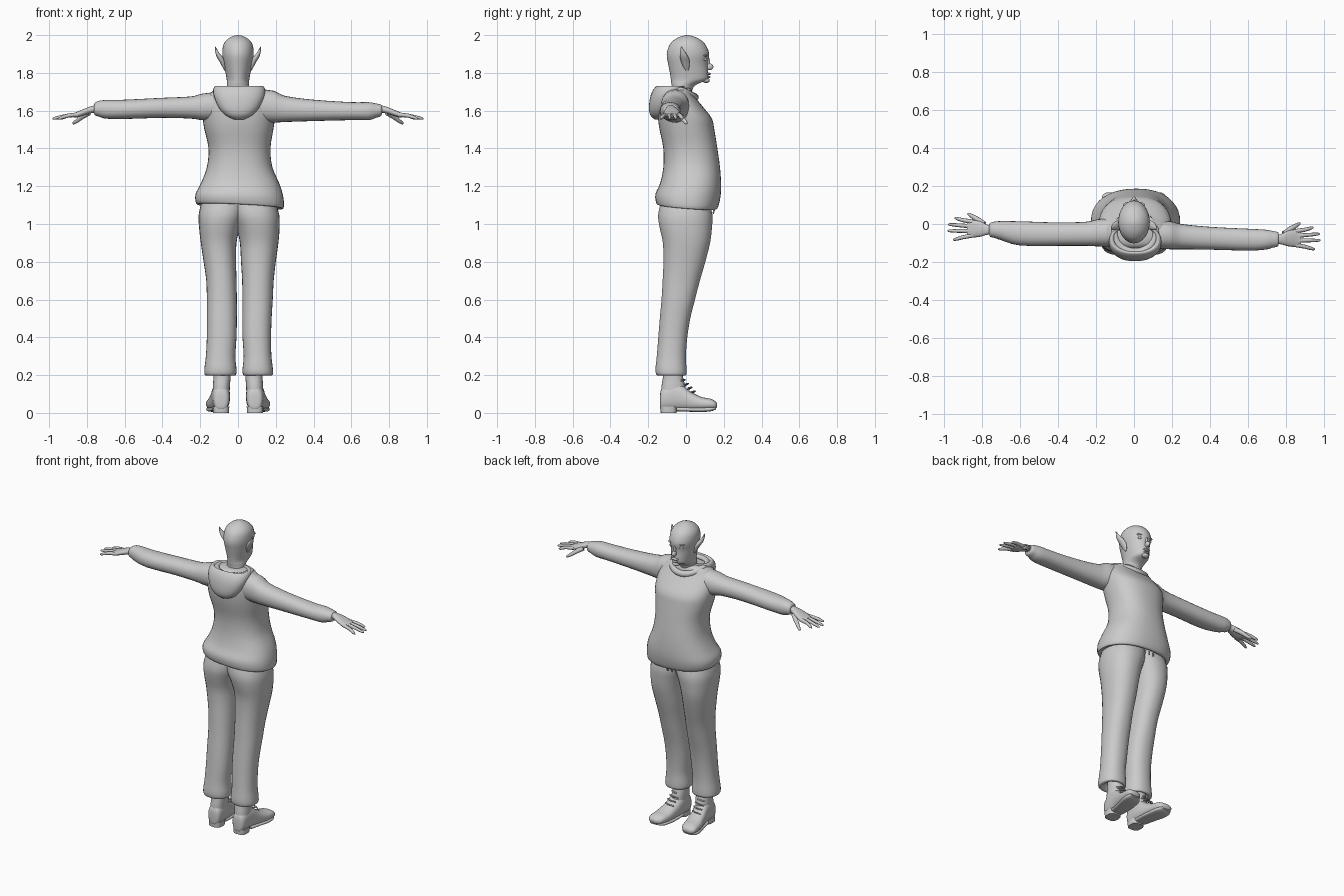
import bpy, bmesh, math
from mathutils import Vector

mat = bpy.data.materials.new("plain_grey")
mat.diffuse_color = (0.6, 0.6, 0.6, 1)


def finish(name, bm, angle=50):
    bmesh.ops.recalc_face_normals(bm, faces=bm.faces)
    me = bpy.data.meshes.new(name)
    bm.to_mesh(me)
    bm.free()
    ob = bpy.data.objects.new(name, me)
    bpy.context.collection.objects.link(ob)
    me.materials.append(mat)
    bpy.ops.object.select_all(action='DESELECT')
    ob.select_set(True)
    bpy.context.view_layer.objects.active = ob
    bpy.ops.object.shade_smooth_by_angle(angle=math.radians(angle))
    return ob


def spline(rings, steps):
    """Catmull-Rom interpolation of ring parameters."""
    out = []
    for i in range(len(rings) - 1):
        p = [rings[max(0, min(len(rings) - 1, i + k))] for k in (-1, 0, 1, 2)]
        for s in range(steps):
            t = s / steps
            out.append([0.5 * (2 * b + (c - a) * t + (2 * a - 5 * b + 4 * c - d) * t * t
                               + (3 * b - a - 3 * c + d) * t ** 3) for a, b, c, d in zip(*p)])
    return out + [list(rings[-1])]


def loft(name, axis, rings, n=28, power=2.0, steps=3, warp=None):
    """Skin rounded sections: (position on axis, low/high, low/high of the other two axes)."""
    bm = bmesh.new()
    others = [k for k in range(3) if k != axis]
    loops = []
    for t, a0, a1, b0, b1 in spline(rings, steps):
        loop = []
        for i in range(n):
            ang = 2 * math.pi * i / n
            c, s = math.cos(ang), math.sin(ang)
            v = Vector()
            v[axis] = t
            v[others[0]] = (a0 + a1) / 2 + (a1 - a0) / 2 * math.copysign(abs(c) ** (2 / power), c)
            v[others[1]] = (b0 + b1) / 2 + (b1 - b0) / 2 * math.copysign(abs(s) ** (2 / power), s)
            loop.append(bm.verts.new(warp(v) if warp else v))
        loops.append(loop)
    for A, B in zip(loops, loops[1:]):
        for i in range(n):
            bm.faces.new((A[i], A[(i + 1) % n], B[(i + 1) % n], B[i]))
    bm.faces.new(loops[0])
    bm.faces.new(loops[-1])
    return finish(name, bm)


def tube(name, pts, radii, closed=False):
    cu = bpy.data.curves.new(name, 'CURVE')
    cu.dimensions = '3D'
    cu.bevel_depth = 1.0
    cu.bevel_resolution = 2
    cu.use_fill_caps = True
    sp = cu.splines.new('POLY')
    sp.points.add(len(pts) - 1)
    for q, p, r in zip(sp.points, pts, radii):
        q.co = (*p, 1)
        q.radius = r
    sp.use_cyclic_u = closed
    cu.materials.append(mat)
    ob = bpy.data.objects.new(name, cu)
    bpy.context.collection.objects.link(ob)


def ball(name, loc, scale):
    bm = bmesh.new()
    bmesh.ops.create_uvsphere(bm, u_segments=14, v_segments=9, radius=1)
    for v in bm.verts:
        v.co = Vector(a * b for a, b in zip(v.co, scale)) + Vector(loc)
    finish(name, bm)


def flip(rings, s, shift=0.0):
    """Mirror x-spanning z-lofts or x-axis lofts."""
    return [(r[0], *sorted((s * r[1], s * r[2])), r[3], r[4]) for r in rings]


# head and neck
loft("head", 2, [
    (1.64, -.06, .06, -.08, .02), (1.72, -.057, .057, -.075, .037),
    (1.745, -.058, .058, -.078, .07), (1.765, -.06, .06, -.08, .115),
    (1.80, -.066, .066, -.085, .118), (1.85, -.075, .075, -.095, .115),
    (1.90, -.083, .083, -.102, .123), (1.95, -.077, .077, -.086, .103),
    (1.98, -.053, .053, -.055, .07), (1.995, -.026, .026, -.02, .035),
    (2.0, -.003, .003, .003, .01)], 32)
ball("nose", (0, .124, 1.832), (.013, .021, .018))
ball("nose_bridge", (0, .114, 1.857), (.008, .014, .028))
ball("upper_lip", (0, .115, 1.795), (.024, .018, .007))
ball("lower_lip", (0, .112, 1.778), (.021, .018, .007))
ball("chin", (0, .106, 1.76), (.024, .02, .014))
for s, side in ((-1, "left"), (1, "right")):
    ball(side + "_eye", (s * .034, .099, 1.872), (.016, .012, .009))
    ball(side + "_brow", (s * .034, .1, 1.893), (.025, .015, .007))
    # pointed ears
    loft(side + "_ear", 2, flip([
        (1.812, .066, .072, .0, .012), (1.83, .064, .082, -.014, .018),
        (1.86, .068, .098, -.027, .02), (1.885, .082, .113, -.032, .012),
        (1.91, .102, .12, -.032, -.004), (1.94, .119, .122, -.027, -.022)], s), 14)


# sweatshirt body with sagging hem
def sag(v):
    k = max(0, min(1, (1.25 - v.z) / .15))
    v.z -= k * (.08 * v.y + .05 * v.x)
    return v


loft("sweatshirt", 2, [
    (1.12, -.16, .18, -.11, .11), (1.095, -.20, .225, -.145, .15),
    (1.10, -.222, .242, -.158, .168), (1.15, -.225, .24, -.162, .182),
    (1.21, -.198, .222, -.138, .186), (1.30, -.165, .182, -.12, .18),
    (1.40, -.156, .172, -.12, .166), (1.50, -.178, .187, -.14, .15),
    (1.56, -.186, .196, -.148, .136), (1.62, -.186, .198, -.148, .09),
    (1.68, -.16, .175, -.135, .042), (1.71, -.12, .13, -.115, .03),
    (1.72, -.07, .075, -.09, .02)], 40, 2.35, warp=sag)

# hood pouch and collar rim
loft("hood", 2, [
    (1.553, -.02, .03, -.165, -.12), (1.575, -.065, .075, -.188, -.09),
    (1.61, -.098, .108, -.196, -.07), (1.66, -.122, .134, -.192, -.04),
    (1.70, -.132, .144, -.18, -.01), (1.727, -.125, .137, -.16, -.005),
    (1.728, -.11, .12, -.148, -.01), (1.70, -.095, .105, -.13, -.02),
    (1.68, -.07, .08, -.11, -.03)], 32, 2.3)
rim = []
for i in range(28):
    a = 2 * math.pi * i / 28
    y = -.05 + .098 * math.sin(a)
    rim.append((.006 + .108 * math.cos(a), y, 1.705 - .035 * max(0, y + .02) / .07))
tube("collar_rim", rim, [.02] * 28, True)

# sleeves: slightly different pose on each side
loft("left_sleeve", 0, [
    (-.10, -.12, .03, 1.55, 1.70), (-.19, -.118, .025, 1.55, 1.69),
    (-.25, -.115, .012, 1.558, 1.675), (-.40, -.115, .008, 1.562, 1.668),
    (-.60, -.113, .014, 1.556, 1.658), (-.70, -.085, .015, 1.558, 1.656),
    (-.735, -.073, .012, 1.568, 1.652), (-.757, -.067, .006, 1.575, 1.642),
    (-.762, -.055, -.004, 1.587, 1.63)], 24, 2.2)
loft("right_sleeve", 0, [
    (.10, -.13, .02, 1.54, 1.715), (.19, -.133, .015, 1.537, 1.705),
    (.25, -.133, .0, 1.54, 1.678), (.40, -.135, -.015, 1.545, 1.658),
    (.60, -.14, -.025, 1.55, 1.645), (.69, -.135, -.03, 1.55, 1.645),
    (.73, -.125, -.037, 1.562, 1.638), (.757, -.118, -.043, 1.572, 1.632),
    (.762, -.105, -.055, 1.585, 1.62)], 24, 2.2)

# hands
for s, side, dy in ((-1, "left", 0), (1, "right", -.05)):
    palm = [(.73, -.055, -.005, 1.588, 1.632), (.77, -.056, -.004, 1.588, 1.626),
            (.81, -.067, .014, 1.576, 1.612), (.855, -.071, .021, 1.563, 1.593),
            (.878, -.06, .012, 1.567, 1.585)]
    loft(side + "_palm", 0, [(s * x, a + dy, b + dy, c, d) for x, a, b, c, d in palm], 18, 2.3)
    for i, (y0, x1, y1) in enumerate(((.012, .945, .032), (-.013, .978, -.002),
                                      (-.037, .982, -.036), (-.06, .953, -.084))):
        path = [(.85, y0, 1.579), (.90, y0 * .6 + y1 * .4, 1.574),
                ((.9 + x1) / 2, y0 * .3 + y1 * .7, 1.566),
                (x1 - .008, y1 * .93 + y0 * .07, 1.559), (x1, y1, 1.557)]
        tube(f"{side}_finger_{i + 1}", [(s * x, y + dy, z) for x, y, z in path],
             [.012, .0105, .0095, .007, .003])
    thumb = [(.79, -.002, 1.59), (.825, .024, 1.568), (.85, .04, 1.548),
             (.87, .052, 1.534), (.875, .055, 1.531)]
    tube(side + "_thumb", [(s * x, y + dy, z) for x, y, z in thumb],
         [.016, .014, .0115, .008, .003])

# trousers
leg_y = [(1.13, -.13, .12), (1.05, -.148, .14), (.98, -.14, .138), (.9, -.123, .128),
         (.8, -.12, .103), (.7, -.124, .074), (.6, -.13, .048), (.5, -.139, .023),
         (.4, -.147, .007), (.3, -.155, .0), (.23, -.162, .003), (.2, -.155, .0),
         (.205, -.135, -.02), (.24, -.12, -.03)]
left_x = [(-.19, .05), (-.208, .035), (-.206, .01), (-.197, -.008), (-.182, -.01),
          (-.168, -.008), (-.165, -.006), (-.165, -.006), (-.165, -.008), (-.17, -.014),
          (-.178, -.008), (-.174, -.012), (-.15, -.03), (-.13, -.04)]
right_x = [(-.05, .195), (-.035, .218), (-.008, .22), (.01, .214), (.016, .2),
           (.022, .189), (.023, .184), (.023, .178), (.024, .175), (.03, .177),
           (.024, .185), (.028, .182), (.045, .155), (.05, .135)]
for side, xs in (("left", left_x), ("right", right_x)):
    loft(side + "_trouser_leg", 2, [(z, a, b, c, d) for (z, c, d), (a, b) in zip(leg_y, xs)],
         30, 2.25)

# waist cord ends under the hem
for i, x in enumerate((-.03, .0, .03)):
    tube(f"waist_cord_{i + 1}", [(x, .145, 1.11), (x + .006, .15, 1.075), (x, .143, 1.055)],
         [.005, .005, .004])

# boots with soles and laces
for s, side in ((-1, "left"), (1, "right")):
    loft(side + "_boot_foot", 1, flip([
        (-.138, .072, .108, .03, .09), (-.128, .05, .128, .014, .13),
        (-.08, .043, .137, .012, .16), (-.03, .043, .142, .012, .155),
        (.02, .049, .152, .012, .115), (.08, .056, .166, .014, .085),
        (.13, .066, .17, .018, .075), (.155, .082, .163, .022, .062),
        (.165, .105, .145, .032, .05)], s), 24, 2.4)
    loft(side + "_boot_shaft", 2, flip([
        (.08, .045, .135, -.133, .0), (.14, .043, .133, -.13, -.004),
        (.19, .04, .13, -.122, -.016), (.26, .045, .13, -.12, -.025)], s), 24, 2.3)
    loft(side + "_heel", 2, flip([
        (0, .048, .132, -.134, -.05), (.035, .046, .134, -.136, -.045)], s), 20, 3, 1)
    loft(side + "_sole", 1, flip([
        (-.05, .05, .135, .008, .03), (.02, .05, .15, .006, .03), (.08, .056, .165, .005, .03),
        (.13, .067, .168, .008, .032), (.158, .09, .155, .018, .034)], s), 20, 3)
    for i in range(4):
        y, z = -.012 + .018 * i, .175 - .02 * i
        c = s * (.09 + .003 * i)
        tube(f"{side}_lace_{i + 1}", [(c - .03, y - .014, z - .012), (c, y + .006, z),
                                      (c + .03, y - .014, z - .004)], [.0045] * 3)
